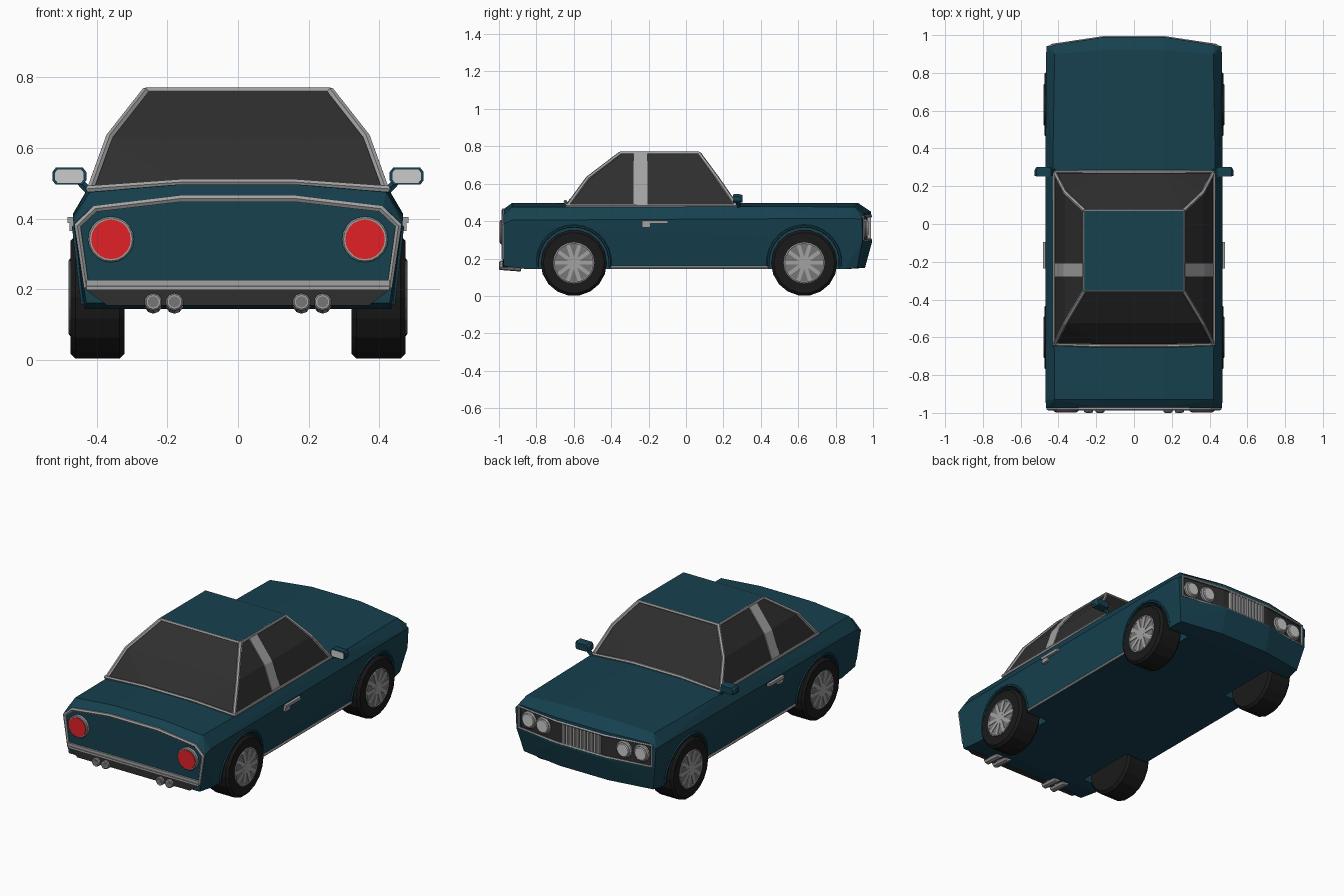
import bpy, bmesh
from math import pi, cos, sin
from mathutils import Matrix, Vector

if "Cube" in bpy.data.objects:
    bpy.data.objects.remove(bpy.data.objects["Cube"])


def material(name, rgb):
    m = bpy.data.materials.new(name)
    m.diffuse_color = (*rgb, 1)
    m.use_nodes = True
    m.node_tree.nodes["Principled BSDF"].inputs["Base Color"].default_value = m.diffuse_color
    return m


PAINT = material("paint", (0.008, 0.052, 0.078))
GLASS = material("glass", (0.028, 0.028, 0.028))
RUBBER = material("rubber", (0.01, 0.01, 0.01))
CHROME = material("chrome", (0.36, 0.36, 0.36))
LENS = material("lens", (0.55, 0.55, 0.55))
RIM = material("rim", (0.18, 0.18, 0.18))
RED = material("red", (0.75, 0.015, 0.02))


def finish(name, bm, mat):
    bmesh.ops.recalc_face_normals(bm, faces=bm.faces)
    me = bpy.data.meshes.new(name)
    bm.to_mesh(me)
    bm.free()
    ob = bpy.data.objects.new(name, me)
    bpy.context.collection.objects.link(ob)
    if mat:
        me.materials.append(mat)
    return ob


def hull(name, pts, mat, mirror=True):
    bm = bmesh.new()
    for x, y, z in pts:
        bm.verts.new((x, y, z))
        if mirror:
            bm.verts.new((-x, y, z))
    res = bmesh.ops.convex_hull(bm, input=bm.verts)
    inner = [g for g in res["geom_interior"] if isinstance(g, bmesh.types.BMVert)]
    bmesh.ops.delete(bm, geom=inner, context='VERTS')
    bmesh.ops.dissolve_limit(bm, angle_limit=0.01, verts=bm.verts, edges=bm.edges)
    return finish(name, bm, mat)


def box(name, lo, hi, mat):
    return hull(name, [(x, y, z) for x in (lo[0], hi[0]) for y in (lo[1], hi[1])
                       for z in (lo[2], hi[2])], mat, False)


def cyl(name, r, start, end, n, mat, bevel=0):
    a, b = Vector(start), Vector(end)
    bm = bmesh.new()
    bmesh.ops.create_cone(bm, cap_ends=True, segments=n, radius1=r, radius2=r, depth=(b - a).length)
    if bevel:
        rims = [e for e in bm.edges if abs(e.verts[0].co.z - e.verts[1].co.z) < 1e-5]
        bmesh.ops.bevel(bm, geom=rims, offset=bevel, segments=1, affect='EDGES')
    q = Vector((0, 0, 1)).rotation_difference(b - a)
    bm.transform(Matrix.Translation((a + b) / 2) @ q.to_matrix().to_4x4())
    return finish(name, bm, mat)


def bar(name, pts, r, mat, cyclic=False):
    cu = bpy.data.curves.new(name, 'CURVE')
    cu.dimensions = '3D'
    cu.bevel_depth, cu.bevel_resolution, cu.use_fill_caps = r, 1, True
    sp = cu.splines.new('POLY')
    sp.points.add(len(pts) - 1)
    for p, c in zip(sp.points, pts):
        p.co = (*c, 1)
    sp.use_cyclic_u, sp.use_smooth = cyclic, False
    ob = bpy.data.objects.new(name, cu)
    bpy.context.collection.objects.link(ob)
    cu.materials.append(mat)
    bpy.ops.object.select_all(action='DESELECT')
    ob.select_set(True)
    bpy.context.view_layer.objects.active = ob
    bpy.ops.object.convert(target='MESH')
    return ob


def cut(ob, cutter):
    m = ob.modifiers.new("cut", 'BOOLEAN')
    m.operation, m.solver, m.object = 'DIFFERENCE', 'EXACT', cutter
    bpy.context.view_layer.objects.active = ob
    bpy.ops.object.modifier_apply(modifier=m.name)
    bpy.data.objects.remove(cutter)


def nose(x):
    return 0.987 - max(0, abs(x) - 0.16) * 0.15


def nose_strip(name, w, z0, z1, back, front, mat):
    return hull(name, [(x, nose(x) + d, z) for x in (0.16, w) for d in (back, front)
                       for z in (z0, z1)], mat)


# Body shell: a faceted convex form
body = hull("body", [
    (.16, -.975, .16), (.43, -.975, .16), (.466, -.975, .385), (.41, -.975, .435), (.16, -.975, .464),
    (.468, -.93, .405), (.42, -.93, .475), (.16, -.93, .497),
    (.468, .3, .415), (.43, .3, .478), (.16, .3, .501),
    (.467, .88, .415), (.42, .9, .476), (.16, .92, .497),
    (.462, nose(.46), .41), (.42, nose(.42), .437), (.16, .99, .45),
    (.455, nose(.455), .29), (.16, .995, .29), (.425, .915, .15), (.16, .957, .15),
    (.434, .85, .143), (.434, -.85, .143)], PAINT)

# Wheel wells
AXLES = (-0.6, 0.632)
for y in AXLES:
    for s in (-1, 1):
        cut(body, cyl("well", .192, (s * .29, y, .18), (s * .6, y, .18), 24, None))

# Front recess, dark panel, chrome frame
cut(body, nose_strip("recess", .435, .298, .428, -.02, .04, None))
nose_strip("grille_panel", .437, .296, .43, -.03, -.017, GLASS)
bar("grille_frame", [(x, nose(x), z) for z, row in ((.3, (-.437, -.16, .16, .437)),
    (.426, (.437, .16, -.16, -.437))) for x in row], .008, CHROME, True)
for i in range(11):
    x = -.115 + i * .023
    box("grille_bar", (x - .006, .965, .303), (x + .006, .99, .423), CHROME)
for s in (-1, 1):
    for x in (.265, .37):
        y = nose(x)
        cyl("headlight_ring", .05, (s * x, y - .025, .362), (s * x, y - .002, .362), 16, CHROME, .006)
        cyl("headlight_lens", .04, (s * x, y - .02, .362), (s * x, y + .004, .362), 16, LENS, .004)

# Cabin glass, roof
hull("cabin_glass", [
    (.425, .275, .465), (.16, .28, .49), (.425, -.638, .465), (.16, -.645, .49),
    (.365, .167, .63), (.365, -.525, .63), (.262, .07, .765), (.262, -.352, .765)], GLASS)
box("roof", (-.262, -.352, .755), (.262, .07, .771), PAINT)

# Chrome window trim
bar("roof_trim", [(-.262, -.352, .761), (.262, -.352, .761), (.262, .07, .761), (-.262, .07, .761)],
    .011, CHROME, True)
BELT = [(.424, -.638, .484), (.16, -.645, .503), (-.16, -.645, .503), (-.424, -.638, .484)]
bar("belt_trim", BELT + [(x, .276, z) for x, y, z in reversed(BELT)], .010, CHROME, True)
for s in (-1, 1):
    bar("front_pillar", [(s * .42, .272, .478), (s * .365, .167, .63), (s * .262, .07, .761)], .011, CHROME)
    bar("rear_pillar", [(s * .42, -.636, .478), (s * .365, -.525, .63), (s * .262, -.352, .761)], .011, CHROME)
    for lo, hi in (((.422, .475), (.368, .63)), ((.368, .63), (.268, .763))):
        hull("door_pillar", [(s * (x + d), y, z) for x, z in (lo, hi) for d in (-.02, .004)
                             for y in (-.28, -.207)], CHROME, False)

# Rear panel frame, lower panel, tail lights, exhausts
half = [(.16, .457), (.405, .428), (.455, .38), (.43, .208)]
bar("rear_frame", [(x, -.976, z) for x, z in half] + [(-x, -.976, z) for x, z in reversed(half)],
    .011, CHROME, True)
box("rear_bumper_trim", (-.43, -.986, .197), (.43, -.97, .226), CHROME)
hull("rear_lower_panel", [(x, y, z) for x, z in ((.43, .198), (.37, .153)) for y in (-.981, -.95)], GLASS)
for s in (-1, 1):
    cyl("tail_light_ring", .065, (s * .36, -.96, .341), (s * .36, -.994, .341), 20, CHROME, .004)
    cyl("tail_light", .056, (s * .36, -.97, .341), (s * .36, -.998, .341), 20, RED)
    for x in (.18, .24):
        cyl("exhaust_pipe", .025, (s * x, -.88, .155), (s * x, -.998, .164), 10, CHROME, .004)
        cyl("exhaust_tip", .016, (s * x, -.95, .164), (s * x, -1, .164), 10, RIM)

# Sills, door handles, mirrors
for s in (-1, 1):
    bar("sill_trim", [(s * .436, -.4, .153), (s * .436, .44, .153)], .008, CHROME)
    box("door_handle", (s * .45, -.235, .388), (s * .483, -.096, .404), CHROME)
    box("handle_plate", (s * .45, -.235, .365), (s * .478, -.19, .395), CHROME)
    bar("mirror_arm", [(s * .42, .28, .475), (s * .455, .28, .512)], .012, PAINT)
    octa = [(a * .048, b * .024) for a, b in
            ((1, .5), (.8, 1), (-.8, 1), (-1, .5), (-1, -.5), (-.8, -1), (.8, -1), (1, -.5))]
    hull("mirror_housing", [(s * .478 + k * x, y, .52 + k * z) for x, z in octa
                            for y, k in ((.255, 1), (.285, 1), (.302, .8))], PAINT, False)
    hull("mirror_glass", [(s * .478 + .85 * x, y, .52 + .8 * z) for x, z in octa
                          for y in (.252, .26)], LENS, False)

# Wheels and arch lips
for y in AXLES:
    for s in (-1, 1):
        cyl("tyre", .177, (s * .322, y, .177), (s * .474, y, .177), 18, RUBBER, .014)
        cyl("rim", .11, (s * .45, y, .177), (s * .4755, y, .177), 20, RIM)
        bar("rim_ring", [(s * .475, y + .104 * cos(a * pi / 10), .177 + .104 * sin(a * pi / 10))
                         for a in range(20)], .005, CHROME, True)
        cyl("hub", .024, (s * .45, y, .177), (s * .479, y, .177), 10, CHROME)
        for k in range(10):
            a = k * pi / 5
            spoke = box("spoke", (-.002, .015, -.01), (.002, .104, .01), CHROME)
            spoke.matrix_world = Matrix.Translation((s * .4765, y, .177)) @ Matrix.Rotation(a, 4, 'X')
        arc = [-.12 + i * (pi + .24) / 14 for i in range(15)]
        bar("arch_lip", [(s * (.438 + .115 * (.025 + .194 * sin(a))), y + .194 * cos(a), .18 + .194 * sin(a))
                         for a in arc], .008, PAINT)
